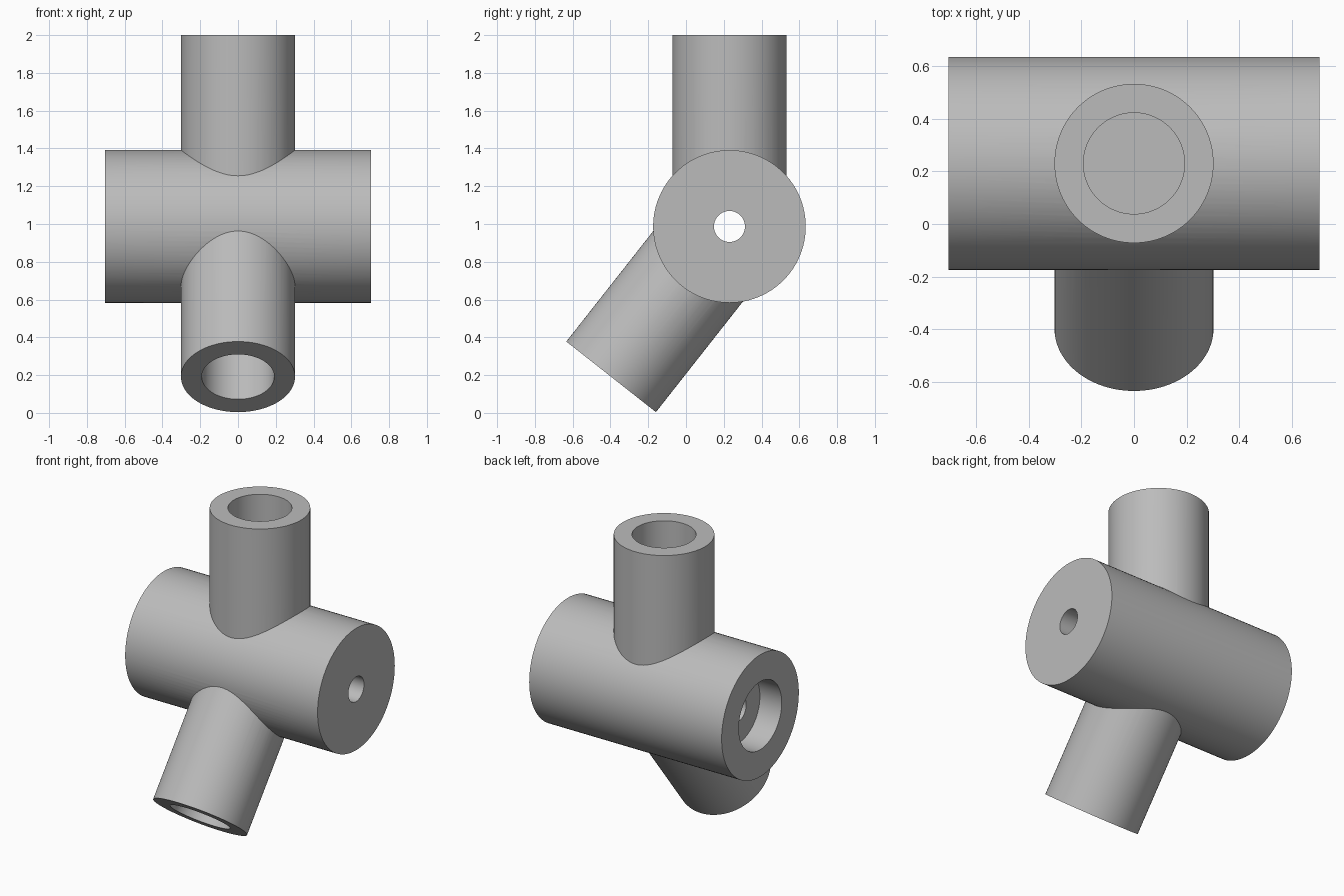
import bpy
from math import radians
from mathutils import Matrix, Vector

if "Cube" in bpy.data.objects:
    bpy.data.objects.remove(bpy.data.objects["Cube"], do_unlink=True)

HUB = Vector((0, 0.23, 0.987))      # point where all pipe axes meet
HALF = 0.705                        # half length of the cross barrel
REACH = 1.013                       # hub to the open end of each pipe
BORE_DEPTH = 0.6
UP = Vector((0, 0, 1))
DOWN = Matrix.Rotation(radians(-38.2), 3, "X") @ -UP
SIDE = Vector((1, 0, 0))

steel = bpy.data.materials.new("grey_steel")
steel.use_nodes = True
grey = (0.5, 0.5, 0.5, 1)
steel.diffuse_color = grey
steel.node_tree.nodes["Principled BSDF"].inputs["Base Color"].default_value = grey


def rod(name, radius, axis, start, end):
    """Cylinder along an axis through the hub, between two distances from it."""
    bpy.ops.mesh.primitive_cylinder_add(
        vertices=96, radius=radius, depth=end - start,
        location=HUB + axis * (start + end) / 2,
        rotation=axis.to_track_quat("Z", "Y").to_euler())
    ob = bpy.context.object
    ob.name = name
    ob.data.materials.append(steel)
    return ob


def combine(target, tool, operation):
    mod = target.modifiers.new(tool.name, "BOOLEAN")
    mod.operation = operation
    mod.solver = "EXACT"
    mod.object = tool
    bpy.context.view_layer.objects.active = target
    bpy.ops.object.modifier_apply(modifier=mod.name)
    bpy.data.objects.remove(tool, do_unlink=True)


# Cross barrel with the upright and slanted pipes joined to it
body = rod("pipe_joint", 0.404, SIDE, -HALF, HALF)
for name, axis in (("upright_pipe", UP), ("slanted_pipe", DOWN)):
    combine(body, rod(name, 0.302, axis, 0, REACH), "UNION")

# Blind bores in both pipes
for name, axis in (("upright_bore", UP), ("slanted_bore", DOWN)):
    combine(body, rod(name, 0.192, axis, REACH - BORE_DEPTH, REACH + 0.1), "DIFFERENCE")

# Narrow hole right through the barrel, widened at one end
combine(body, rod("through_hole", 0.082, SIDE, -HALF - 0.1, HALF + 0.1), "DIFFERENCE")
combine(body, rod("counterbore", 0.225, SIDE, -HALF - 0.1, -HALF + 0.16), "DIFFERENCE")

# Smooth round walls, crisp rims
bpy.ops.object.select_all(action="DESELECT")
body.select_set(True)
bpy.context.view_layer.objects.active = body
bpy.ops.object.shade_smooth_by_angle(angle=radians(25))
